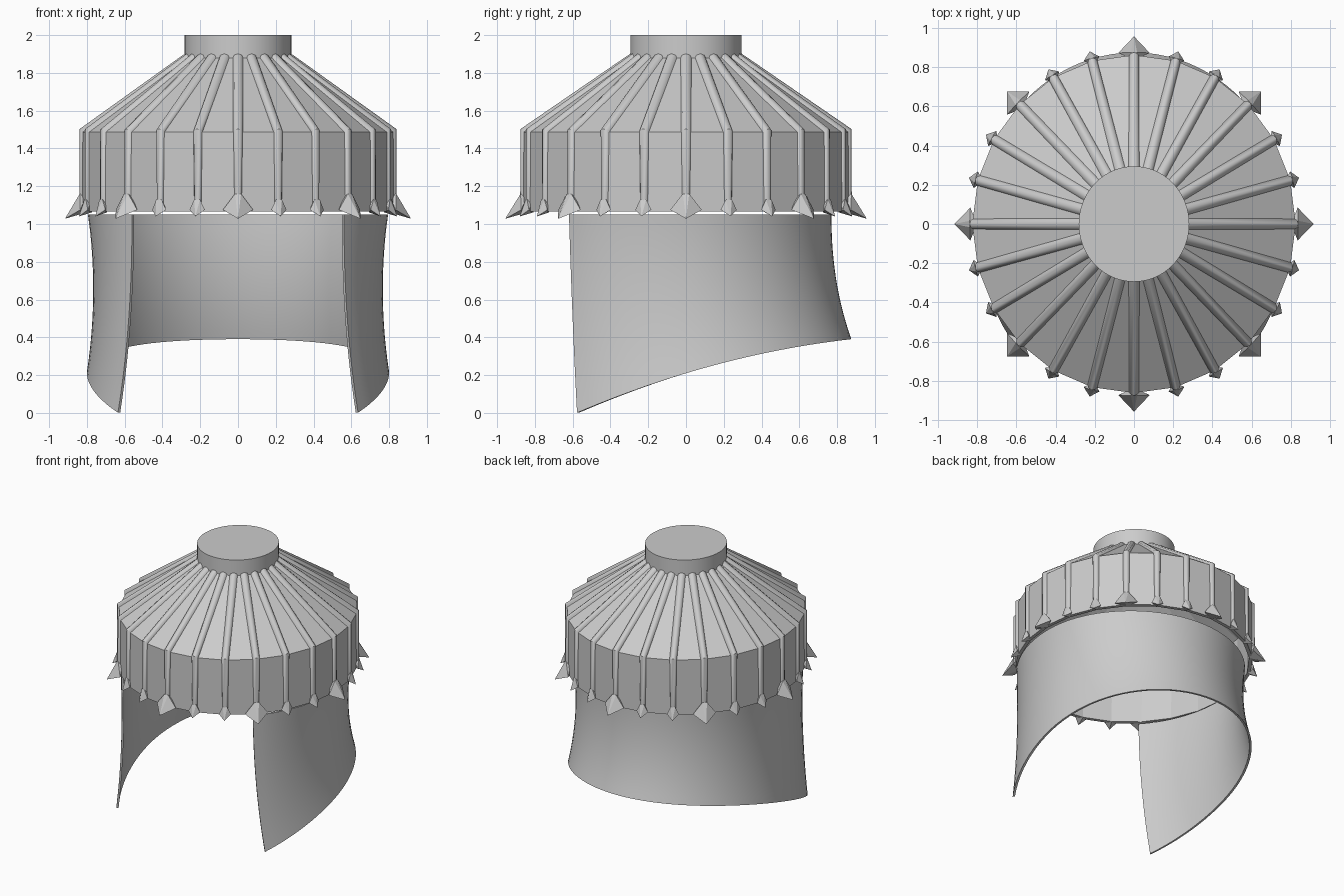
import bpy, bmesh, math
from mathutils import Vector, Matrix

cube = bpy.data.objects.get("Cube")
if cube:
    bpy.data.objects.remove(cube, do_unlink=True)

metal = bpy.data.materials.new("plain_grey")
metal.use_nodes = True
GREY = (0.6, 0.6, 0.6, 1)
metal.diffuse_color = GREY
metal.node_tree.nodes["Principled BSDF"].inputs["Base Color"].default_value = GREY

RIBS = 24
DEPTH = 1.045   # the helmet is slightly deeper than wide


def finish(name, bm, oval=True, smooth=None):
    """Turn a bmesh into a named object with the shared material."""
    if oval:
        bmesh.ops.scale(bm, vec=(1, DEPTH, 1), verts=bm.verts)
    bmesh.ops.recalc_face_normals(bm, faces=bm.faces)
    mesh = bpy.data.meshes.new(name)
    bm.to_mesh(mesh)
    bm.free()
    mesh.materials.append(metal)
    obj = bpy.data.objects.new(name, mesh)
    bpy.context.collection.objects.link(obj)
    if smooth:
        bpy.ops.object.select_all(action='DESELECT')
        obj.select_set(True)
        bpy.context.view_layer.objects.active = obj
        bpy.ops.object.shade_smooth_by_angle(angle=math.radians(smooth))
    return obj


def bridge(bm, rings, closed):
    """Join successive rings of vertices with quads."""
    for a, b in zip(rings, rings[1:]):
        n = len(a)
        for i in range(n if closed else n - 1):
            j = (i + 1) % n
            bm.faces.new((a[i], a[j], b[j], b[i]))


def revolve(bm, profile, sides):
    rings = []
    for r, z in profile:
        rings.append([bm.verts.new((r * math.sin(math.tau * i / sides),
                                    -r * math.cos(math.tau * i / sides), z))
                      for i in range(sides)])
    bridge(bm, rings, True)
    return rings


# Faceted cap: sloping crown and upright band, hollow underneath
bm = bmesh.new()
shell = [(0.27, 1.89), (0.825, 1.487), (0.825, 1.065),
         (0.80, 1.065), (0.80, 1.46), (0.25, 1.865)]
revolve(bm, shell, RIBS)
finish("cap", bm)

# Round crown plug on top
bm = bmesh.new()
rings = revolve(bm, [(0.282, 1.85), (0.282, 2.0)], 64)
for ring in rings:
    bm.faces.new(ring)
finish("crown_plug", bm, smooth=30)


# Ribs: each follows the crown slope, then bends down the band
def add_rib(bm, turn):
    slope = Vector((0.59, 0, 0.81))
    miter = Vector((0.85, 0, 0.62))
    out = Vector((1, 0, 0))
    path = [((0.25, 1.895), slope, 0.03, 0.024), ((0.818, 1.488), miter, 0.026, 0.024),
            ((0.82, 1.10), out, 0.02, 0.02)]
    rings = []
    for (r, z), normal, width, height in path:
        ring = []
        for k in range(8):
            a = math.tau * k / 8
            p = Vector((r, 0, z)) + normal * height * math.sin(a)
            p.y += width * math.cos(a)
            ring.append(bm.verts.new(turn @ p))
        rings.append(ring)
    bridge(bm, rings, True)
    bm.faces.new(rings[0])
    bm.faces.new(rings[-1])


# Studs: pointed foot at the end of each rib, larger on every third one
def add_stud(bm, turn, tip, tip_z, half, top_z):
    points = [(0.838, 0.016, top_z), (0.838, -0.016, top_z), (0.80, 0, top_z),
              (0.835, half, 1.075), (0.835, -half, 1.075),
              (tip, 0, tip_z), (0.80, 0, 1.062)]
    verts = [bm.verts.new(turn @ Vector(p)) for p in points]
    bmesh.ops.convex_hull(bm, input=verts)


ribs, studs = bmesh.new(), bmesh.new()
for i in range(RIBS):
    turn = Matrix.Rotation(math.tau * i / RIBS, 3, 'Z')
    add_rib(ribs, turn)
    if i % 3 == 0:
        add_stud(studs, turn, 0.916, 1.028, 0.08, 1.16)
    else:
        add_stud(studs, turn, 0.872, 1.04, 0.042, 1.13)
finish("ribs", ribs, smooth=50)
finish("studs", studs)


# Neck guard: curved sheet open at the front, flared at the back
def guard_point(s, t):
    """s runs -1..1 around the back, t runs 0..1 from top to hem."""
    angle = s * math.radians(135 - 7.6 * t)
    half_width = 0.795 - 0.119 * t + 0.124 * t * t
    if math.cos(angle) > 0:
        half_depth = 0.77 + 0.105 * t ** 2.2
    else:
        half_depth = 0.876 + 0.074 * t
    x, y = half_width * math.sin(angle), half_depth * math.cos(angle)
    # Hem height depends on where the bottom edge lands
    hem_angle = s * math.radians(127.4)
    hem_y = math.cos(hem_angle) * (0.875 if math.cos(hem_angle) > 0 else 0.95)
    hem = max(0.0, 0.21 + 0.30 * hem_y - 0.1075 * hem_y ** 2)
    return Vector((x, y, 1.05 + t * (hem - 1.05)))


bm = bmesh.new()
AROUND, DOWN, THICK = 64, 14, 0.016
sheets = []
for inner in (False, True):
    rows = []
    for j in range(DOWN + 1):
        row = []
        for i in range(AROUND + 1):
            p = guard_point(2 * i / AROUND - 1, j / DOWN)
            if inner:
                p -= Vector((p.x, p.y, 0)).normalized() * THICK
            row.append(bm.verts.new(p))
        rows.append(row)
    bridge(bm, rows, False)
    sheets.append(rows)
outer, inner = sheets
bridge(bm, [outer[0], inner[0]], False)
bridge(bm, [outer[-1], inner[-1]], False)
for side in (0, -1):
    bridge(bm, [[r[side] for r in outer], [r[side] for r in inner]], False)
finish("neck_guard", bm, oval=False, smooth=40)
